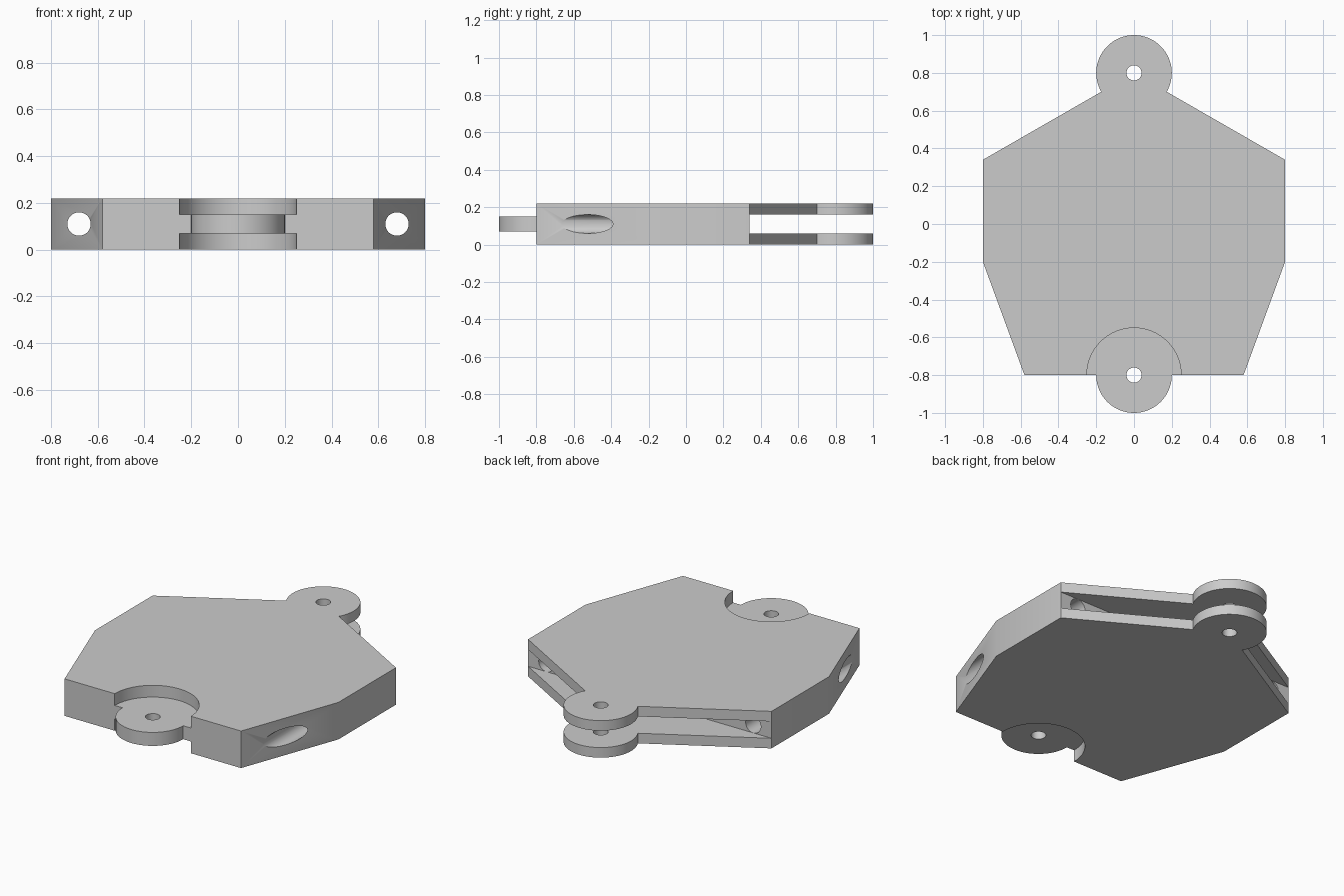
import bpy, bmesh, math
from mathutils import Matrix, Vector

if "Cube" in bpy.data.objects:
    bpy.data.objects.remove(bpy.data.objects["Cube"], do_unlink=True)

THICK = 0.22
MID = THICK / 2
PIVOT = 0.8          # distance of each hinge pin from the centre
KNUCKLE = 0.2        # hinge knuckle radius

grey = bpy.data.materials.new("plain_grey")
grey.use_nodes = True
colour = (0.6, 0.6, 0.6, 1)
grey.diffuse_color = colour
grey.node_tree.nodes["Principled BSDF"].inputs["Base Color"].default_value = colour


def make(name, bm):
    bmesh.ops.recalc_face_normals(bm, faces=bm.faces)
    mesh = bpy.data.meshes.new(name)
    bm.to_mesh(mesh)
    bm.free()
    mesh.materials.append(grey)
    obj = bpy.data.objects.new(name, mesh)
    bpy.context.collection.objects.link(obj)
    return obj


def arc(cy, start, end, steps=56):
    """Points on a hinge knuckle, angles in degrees."""
    angles = [math.radians(start + (end - start) * i / steps) for i in range(steps + 1)]
    return [(KNUCKLE * math.cos(a), cy + KNUCKLE * math.sin(a)) for a in angles]


def cylinder(name, radius, length, centre, along_y=False):
    bm = bmesh.new()
    turn = Matrix.Rotation(math.pi / 2, 4, "X") if along_y else Matrix()
    bmesh.ops.create_cone(bm, cap_ends=True, segments=64, radius1=radius,
                          radius2=radius, depth=length,
                          matrix=Matrix.Translation(centre) @ turn)
    return make(name, bm)


def box(name, size, centre):
    bm = bmesh.new()
    bmesh.ops.create_cube(bm, size=1, matrix=Matrix.Translation(centre) @ Matrix.Diagonal((*size, 1)))
    return make(name, bm)


# Plate outline with a rounded knuckle at each end
outline = arc(-PIVOT, 180, 360)
outline += [(0.58, -0.8), (0.8, -0.2), (0.8, 0.34)]
outline += arc(PIVOT, -30, 210)
outline += [(-0.8, 0.34), (-0.8, -0.2), (-0.58, -0.8)]
bm = bmesh.new()
face = bm.faces.new([bm.verts.new((x, y, 0)) for x, y in outline])
solid = bmesh.ops.extrude_face_region(bm, geom=[face])
bmesh.ops.translate(bm, vec=(0, 0, THICK),
                    verts=[v for v in solid["geom"] if isinstance(v, bmesh.types.BMVert)])
link = make("link_plate", bm)

# Rear slot that splits the back into two ears
cutters = [box("rear_slot", (2, 1, 0.1), (0, 0.84, MID))]

# Round recesses above and below the front tongue
for name, z in (("upper_recess", 0.25), ("lower_recess", -0.03)):
    cutters.append(cylinder(name, 0.25, 0.2, (0, -PIVOT, z)))

# Hinge pin holes
for name, y in (("front_pin_hole", -PIVOT), ("rear_pin_hole", PIVOT)):
    cutters.append(cylinder(name, 0.04, 1, (0, y, MID)))

# Long cord channels through both sides
for name, x in (("left_channel", 0.68), ("right_channel", -0.68)):
    cutters.append(cylinder(name, 0.05, 2, (x, 0, MID), along_y=True))

for cutter in cutters:
    cutter.hide_render = True
    cut = link.modifiers.new(cutter.name, "BOOLEAN")
    cut.operation = "DIFFERENCE"
    cut.solver = "EXACT"
    cut.object = cutter

# Bake the cuts and drop the cutters
bpy.context.view_layer.update()
graph = bpy.context.evaluated_depsgraph_get()
baked = bpy.data.meshes.new_from_object(link.evaluated_get(graph))
link.modifiers.clear()
link.data = baked
for cutter in cutters:
    bpy.data.objects.remove(cutter, do_unlink=True)

bpy.ops.object.select_all(action="DESELECT")
link.select_set(True)
bpy.context.view_layer.objects.active = link
bpy.ops.object.shade_smooth_by_angle(angle=math.radians(30))
